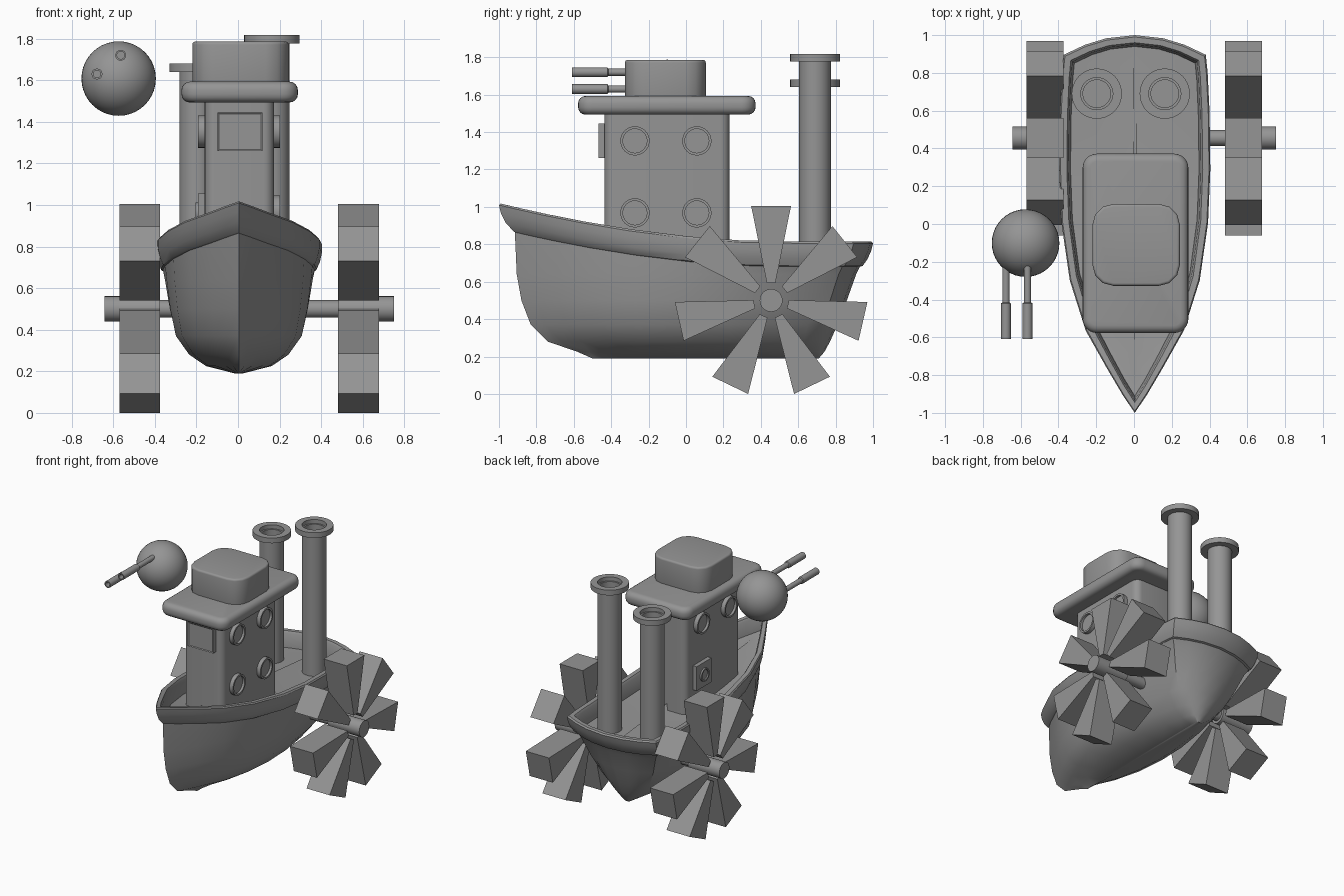
import bpy, bmesh, math
from mathutils import Matrix, Vector

old = bpy.data.objects.get("Cube")
if old:
    bpy.data.objects.remove(old, do_unlink=True)

grey = bpy.data.materials.new("plain_grey")
grey.use_nodes = True
COLOUR = (0.3, 0.3, 0.3, 1)
grey.diffuse_color = COLOUR
grey.node_tree.nodes["Principled BSDF"].inputs["Base Color"].default_value = COLOUR


def finish(name, bm, smooth=True):
    bmesh.ops.recalc_face_normals(bm, faces=bm.faces)
    mesh = bpy.data.meshes.new(name)
    bm.to_mesh(mesh)
    bm.free()
    mesh.materials.append(grey)
    obj = bpy.data.objects.new(name, mesh)
    bpy.context.collection.objects.link(obj)
    if smooth:
        bpy.ops.object.select_all(action="DESELECT")
        obj.select_set(True)
        bpy.context.view_layer.objects.active = obj
        bpy.ops.object.shade_smooth_by_angle(angle=math.radians(32))
    return obj


def loft(bm, rings):
    """Skin a list of closed rings and cap both ends."""
    loops = [[bm.verts.new(p) for p in ring] for ring in rings]
    for a, b in zip(loops, loops[1:]):
        for i in range(len(a)):
            j = (i + 1) % len(a)
            bm.faces.new((a[i], a[j], b[j], b[i]))
    bm.faces.new(loops[0])
    bm.faces.new(loops[-1])


def lathe(name, profile, origin, axis="Z", seg=32):
    """Turn (radius, height) pairs around an axis."""
    turn = Vector((0, 0, 1)).rotation_difference(
        Vector({"X": (1, 0, 0), "Z": (0, 0, 1), "-X": (-1, 0, 0), "-Y": (0, -1, 0)}[axis]))
    rings = []
    for r, h in profile:
        ring = []
        for k in range(seg):
            a = math.tau * k / seg
            ring.append(turn @ Vector((r * math.cos(a), r * math.sin(a), h)) + Vector(origin))
        rings.append(ring)
    bm = bmesh.new()
    loft(bm, rings)
    return finish(name, bm)


def rounded_box(name, lo, hi, corner, edge=0, steps=6):
    """Box with rounded upright corners and softened top and bottom edges."""
    bm = bmesh.new()
    bmesh.ops.create_cube(bm, size=1)
    lo, hi = Vector(lo), Vector(hi)
    for v in bm.verts:
        v.co = (lo + hi) / 2 + Vector(v.co[i] * (hi - lo)[i] for i in range(3))

    def upright(e):
        return abs((e.verts[0].co - e.verts[1].co).normalized().z) > 0.9

    if corner:
        bmesh.ops.bevel(bm, geom=[e for e in bm.edges if upright(e)], offset=corner,
                        segments=steps, profile=0.5, affect="EDGES")
    if edge:
        bmesh.ops.bevel(bm, geom=[e for e in bm.edges if not upright(e)], offset=edge,
                        segments=4, profile=0.5, affect="EDGES")
    return finish(name, bm)


# Hull: stacked plan outlines, from keel up over the rim and down to the deck
PLAN = [(0.05, 0.16), (0.125, 0.37), (0.23, 0.65), (0.37, 0.86), (0.53, 0.97),
        (0.68, 1.0), (0.84, 0.99), (0.95, 0.965), (1.0, 0.94)]
MID_X = 0.004


def sheer(y):
    return 0.815 + 0.205 * (max(0.5 - y, 0) / 1.5) ** 1.8


def outline(bow, stern, width, height, taper=0):
    corner = stern - 0.26 * width
    side = [(width * x * (1 - taper * s ** 4), bow + (corner - bow) * s) for s, x in PLAN]
    for f in (0.7, 0.4):
        side.append((side[8][0] * f, stern - (stern - corner) * f ** 2))
    pts = [(0, bow)] + side + [(0, stern)] + [(-x, y) for x, y in reversed(side)]
    return [(x + MID_X, y, height(y)) for x, y in pts]


def flat(z):
    return lambda y: z


def under(drop):
    return lambda y: sheer(y) - drop


hull = [outline(*row) for row in (
    (-0.50, 0.71, 0.02, flat(0.19)),
    (-0.58, 0.74, 0.17, flat(0.225), 0.55),
    (-0.74, 0.77, 0.255, flat(0.28), 0.45),
    (-0.83, 0.81, 0.32, flat(0.37), 0.32),
    (-0.88, 0.86, 0.345, flat(0.50), 0.18),
    (-0.905, 0.91, 0.36, flat(0.64), 0.06),
    (-0.915, 0.93, 0.365, under(0.135)),
    (-0.925, 0.945, 0.375, under(0.13)),
    (-0.965, 0.97, 0.39, under(0.095)),
    (-0.99, 0.99, 0.4, under(0.05)),
    (-1.0, 1.0, 0.4, under(0.01)),
    (-0.99, 0.99, 0.393, under(0)),
    (-0.945, 0.96, 0.36, under(0)),
    (-0.93, 0.95, 0.35, under(0.015)),
    (-0.91, 0.94, 0.34, under(0.12)),
    (-0.90, 0.93, 0.01, under(0.12)))]
bm = bmesh.new()
loft(bm, hull)
finish("hull", bm)

# Cabin, roof and raised cap
rounded_box("cabin", (-0.16, -0.437, 0.69), (0.173, 0.233, 1.51), 0.05)
rounded_box("roof", (-0.272, -0.577, 1.493), (0.288, 0.372, 1.593), 0.075, 0.04)
rounded_box("roof_cap", (-0.22, -0.327, 1.58), (0.243, 0.106, 1.786), 0.11, 0.015, 3)

# Front window with a recessed pane
bm = bmesh.new()
bmesh.ops.create_cube(bm, size=1, matrix=Matrix.Translation((0.01, -0.452, 1.353)) @ Matrix.Diagonal((0.215, 0.034, 0.185, 1)))
pane = [f for f in bm.faces if f.normal.y < -0.9]
bmesh.ops.inset_region(bm, faces=pane, thickness=0.01)
bmesh.ops.translate(bm, verts=pane[0].verts, vec=(0, 0.005, 0))
finish("front_window", bm, False)

# Portholes: four on the left, the upper pair on the right
PORTHOLE = [(0.078, 0), (0.078, 0.04), (0.064, 0.04), (0.064, 0.022)]
for y in (-0.273, 0.058):
    lathe("left_lower_porthole", PORTHOLE, (0.163, y, 0.968), "X")
    lathe("left_upper_porthole", PORTHOLE, (0.163, y, 1.353), "X")
    lathe("right_upper_porthole", PORTHOLE, (-0.152, y, 1.353), "-X")

# Square hatch with a round ring on the right side
rounded_box("right_hatch", (-0.192, -0.035, 0.87), (-0.15, 0.145, 1.055), 0)
lathe("hatch_ring", [(0.05, 0), (0.05, 0.014), (0.038, 0.014), (0.038, 0.004)], (-0.19, 0.055, 0.962), "-X", 24)

# Chimneys with flanged, hollow tops
for side, x, top in (("left", 0.163, 1.817), ("right", -0.197, 1.68)):
    lathe(side + "_chimney", [(0.085, 0.66), (0.085, top - 0.04), (0.133, top - 0.04), (0.133, top),
                              (0.085, top), (0.085, top - 0.03), (0.073, top - 0.03),
                              (0.073, top - 0.2)], (x, 0.69, 0), "Z", 40)

# Axle with thicker hubs at its ends
AXLE = Vector((0.054, 0.455, 0.5))
lathe("axle", [(0.042, -0.5), (0.042, 0.5)], AXLE, "X")
for side, axis in (("left", "X"), ("right", "-X")):
    lathe(side + "_hub", [(0.061, 0.43), (0.061, 0.697)], AXLE, axis)

# Paddle wheels: seven flared blades each
BLADES = 7
for side, sign in (("left", 1), ("right", -1)):
    bm = bmesh.new()
    for k in range(BLADES):
        mid = math.pi / 2 + math.tau * k / BLADES
        shape = [(0.095, -0.24), (0.515, -0.208), (0.515, 0.208), (0.095, 0.24)]
        loft(bm, [[AXLE + Vector((sign * x, r * math.cos(mid + a), r * math.sin(mid + a))) for r, a in shape]
                  for x in (0.428, 0.624)])
    finish(side + "_paddle_wheel", bm, False)

# Floating ball with two gun barrels
bm = bmesh.new()
bmesh.ops.create_uvsphere(bm, u_segments=40, v_segments=20, radius=0.179,
                          matrix=Matrix.Translation((-0.574, -0.101, 1.608)))
finish("gun_ball", bm)
for x, z in ((-0.678, 1.63), (-0.564, 1.72)):
    lathe("gun_barrel", [(0.019, 0.1), (0.019, 0.415), (0.026, 0.42), (0.026, 0.61),
                         (0.018, 0.61), (0.018, 0.56)], (x, 0, z), "-Y", 20)
